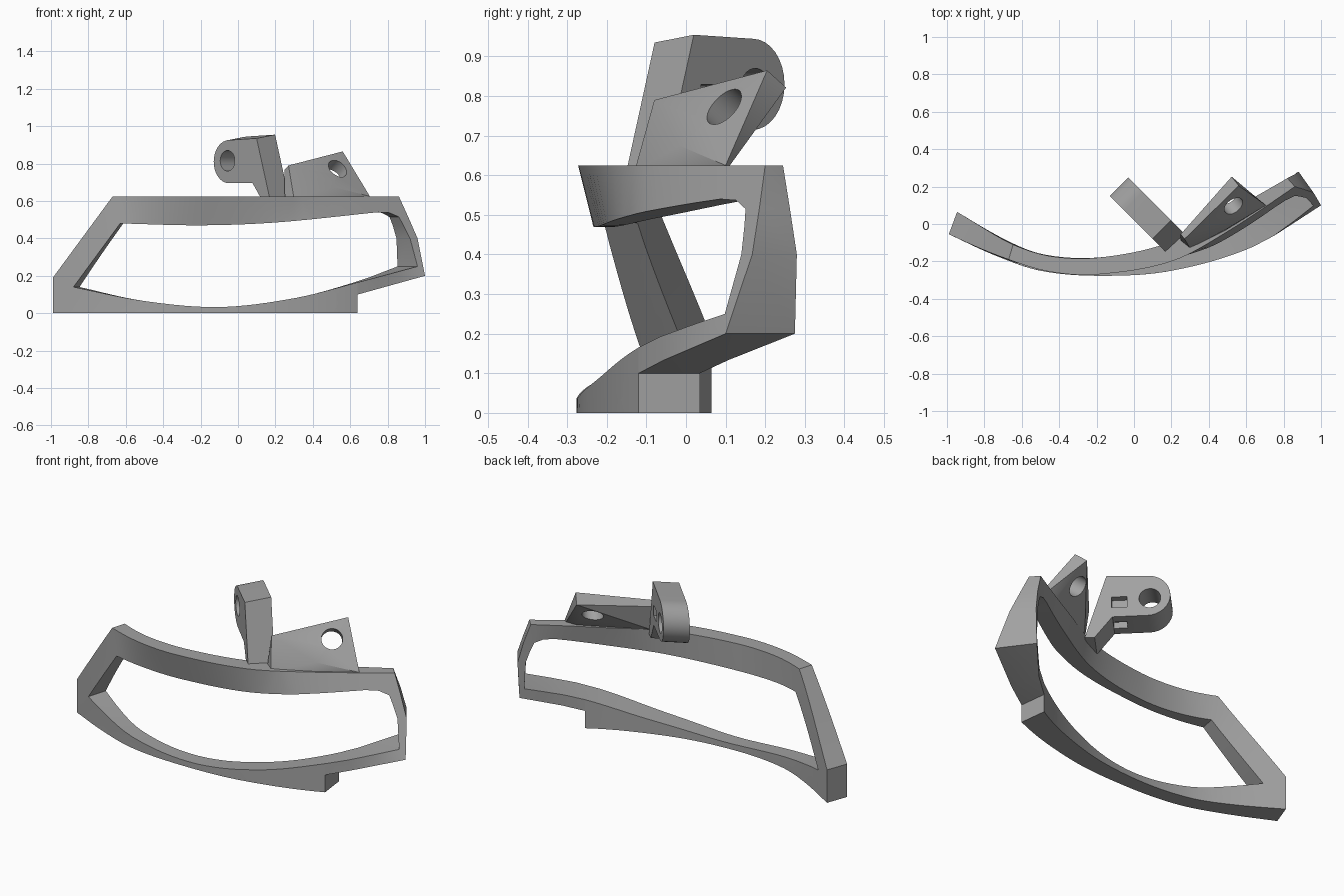
import bpy, bmesh, math
from mathutils import Vector

if "Cube" in bpy.data.objects:
    bpy.data.objects.remove(bpy.data.objects["Cube"])

grey = bpy.data.materials.new("bracket grey")
grey.use_nodes = True
grey.diffuse_color = (0.36, 0.36, 0.36, 1)
grey.node_tree.nodes["Principled BSDF"].inputs["Base Color"].default_value = grey.diffuse_color


def curve(points):
    """Smooth function through (x, value) points."""
    def slope(i):
        a, b = points[max(i - 1, 0)], points[min(i + 1, len(points) - 1)]
        return (b[1] - a[1]) / (b[0] - a[0])

    def value(x):
        x = min(max(x, points[0][0]), points[-1][0])
        i = max(k for k in range(len(points) - 1) if points[k][0] <= x)
        (xa, ya), (xb, yb) = points[i], points[i + 1]
        w = xb - xa
        t = (x - xa) / w
        return ((2 * t**3 - 3 * t**2 + 1) * ya + (t**3 - 2 * t**2 + t) * w * slope(i)
                + (3 * t**2 - 2 * t**3) * yb + (t**3 - t**2) * w * slope(i + 1))
    return value


def mix(a, b, t):
    return a + (b - a) * t


def make(name, bm):
    bmesh.ops.recalc_face_normals(bm, faces=bm.faces)
    mesh = bpy.data.meshes.new(name)
    bm.to_mesh(mesh)
    bm.free()
    mesh.materials.append(grey)
    obj = bpy.data.objects.new(name, mesh)
    bpy.context.collection.objects.link(obj)
    return obj


def select(obj):
    bpy.ops.object.select_all(action='DESELECT')
    obj.select_set(True)
    bpy.context.view_layer.objects.active = obj


def cut(obj, cutter):
    cutter.hide_render = True
    mod = obj.modifiers.new("cut", 'BOOLEAN')
    mod.operation, mod.solver, mod.object = 'DIFFERENCE', 'EXACT', cutter
    select(obj)
    bpy.ops.object.modifier_apply(modifier=mod.name)
    bpy.data.objects.remove(cutter)


def drill(obj, centre, axis, radius, depth):
    bm = bmesh.new()
    bmesh.ops.create_cone(bm, cap_ends=True, segments=32, radius1=radius, radius2=radius, depth=depth)
    rot = Vector(axis).to_track_quat('Z', 'Y').to_matrix()
    for v in bm.verts:
        v.co = rot @ v.co + Vector(centre)
    cut(obj, make("hole_cutter", bm))


def prism(name, outline, place, near, far):
    """Extrude a (s, z) outline between two depths of a placed plane."""
    bm = bmesh.new()
    rings = [[bm.verts.new(place(s, d, z)) for s, z in outline] for d in (near, far)]
    bm.faces.new(rings[0])
    bm.faces.new(rings[1])
    for i in range(len(outline)):
        j = (i + 1) % len(outline)
        bm.faces.new((rings[0][i], rings[0][j], rings[1][j], rings[1][i]))
    return make(name, bm)


# Curved front surface of the frame and its depth
front_low = curve([(-1, -.05), (-.75, -.165), (-.5, -.25), (-.18, -.277), (.2, -.25), (.64, -.12), (1, .1)])
front_high = curve([(-1, -.05), (-.67, -.19), (-.45, -.255), (-.2, -.27), (.2, -.2), (.5, -.04), (.86, .2), (1, .3)])
depth_low = curve([(-1, .12), (-.5, .09), (-.1, .09), (.64, .155), (1, .175)])
depth_high = curve([(-1, .12), (-.67, .08), (-.2, .09), (.4, .1), (.86, .045)])
skew_low = curve([(-1, .045), (-.5, 0), (.4, 0), (.7, -.03), (1, -.13)])
skew_high = curve([(-1, .045), (-.6, .02), (0, 0), (.86, -.04)])
sill = curve([(-.88, .14), (-.5, .065), (-.1, .033), (.3, .08), (.64, .165), (.96, .25)])
lintel = curve([(-.63, .48), (-.2, .47), (.2, .485), (.75, .54)])


def front_back(x, z, dent=0):
    t = min(max((z - .2) / .425, 0), 1)
    y = mix(front_low(x), front_high(x), t) + dent
    back_y = y + mix(depth_low(x), depth_high(x), t) - dent * .9
    return (x, y, z), (x + mix(skew_low(x), skew_high(x), t), back_y, z)


# Stations round the frame: outer point, inner point, inner dent
stations = []
N = 28
for i in range(N + 1):
    xi = mix(-.88, .64, i / N)
    stations.append(((mix(-.99, .64, i / N), 0), (xi, sill(xi)), 0))
for i in range(4):
    x = mix(.64, .96, i / 3)
    stations.append(((mix(.64, 1, i / 3), mix(.1, .2, i / 3)), (x, sill(x)), 0))
stations += [((.96, .4), (.92, .4), 0), ((.91, .515), (.885, .47), 0), ((.86, .625), (.86, .515), 0),
             ((.82, .625), (.81, .537), 0)]
for i in range(N + 1):
    x = mix(.75, -.63, i / N)
    dent = .045 * max(0, 1 - ((x + .1) / .53) ** 2)
    stations.append(((mix(.75, -.67, i / N), .625), (x, lintel(x)), dent))
for i in range(1, 7):
    t = i / 6
    stations.append(((mix(-.67, -.99, t), mix(.625, .19, t)), (mix(-.63, -.88, t), mix(.48, .14, t)), 0))

bm = bmesh.new()
rings = []
for outer, inner, dent in stations:
    fo, bo = front_back(*outer)
    fi, bi = front_back(*inner, dent)
    rings.append([bm.verts.new(p) for p in (fo, fi, bi, bo)])
for i, a in enumerate(rings):
    b = rings[(i + 1) % len(rings)]
    for k in range(4):
        m = (k + 1) % 4
        bm.faces.new((a[k], a[m], b[m], b[k]))
bmesh.ops.remove_doubles(bm, verts=bm.verts, dist=.0005)
bmesh.ops.triangulate(bm, faces=bm.faces)
frame = make("curved_frame", bm)
drill(frame, (-.88, -.04, .075), (.4, .9, 0), .027, .5)
drill(frame, (.49, -.1, .06), (-.35, .9, 0), .027, .5)

# Rounded lug standing on the upper rail
R = math.sqrt(.5)


def lug_place(s, d, z):
    return Vector((.17 + R * (d - s), -.15 + R * (d + s), z + .14 * (d - .07)))


def lug_box(s, d, z, hs, hd, hz):
    outline = [(s - hs, z - hz), (s + hs, z - hz), (s + hs, z + hz), (s - hs, z + hz)]
    return prism("slot_cutter", outline, lug_place, d - hd, d + hd)


outline = [(-.01, .59), (.1, .945), (.31, .935)]
for i in range(1, 17):
    a = math.pi / 2 - math.pi * i / 16
    outline.append((.31 + .114 * math.cos(a), .82 + .115 * math.sin(a)))
outline += [(.13, .705), (.04, .59)]
lug = prism("rounded_lug", outline, lug_place, 0, .14)
drill(lug, lug_place(.32, .07, .815), (R, R, 0), .055, .4)
cut(lug, lug_box(.165, .14, .79, .04, .03, .03))
cut(lug, lug_box(.165, .07, .7, .035, .025, .04))

# Leaning ear beside the lug
normal = Vector((.035, -.044, .04)).normalized()
tip, heel, toe = Vector((.56, .205, .865)), Vector((.27, -.08, .79)), Vector((.705, .1, .625))
points = [tip, heel, toe, Vector((.51, -.017, .675)), tip - normal * .075, heel - normal * .04,
          Vector((.3, -.13, .61)), Vector((.48, -.04, .61)), Vector((.7, .1, .61)),
          Vector((.63, .1, .61)), Vector((.25, -.09, .61))]
bm = bmesh.new()
for p in points:
    bm.verts.new(p)
hull = bmesh.ops.convex_hull(bm, input=bm.verts)
bmesh.ops.delete(bm, geom=list({g for g in hull["geom_interior"] if isinstance(g, bmesh.types.BMVert)}),
                 context='VERTS')
ear = make("leaning_ear", bm)
drill(ear, (.53, .1, .77), normal, .056, .5)

for part in (frame, lug, ear):
    select(part)
    bpy.ops.object.shade_smooth_by_angle(angle=math.radians(25))
